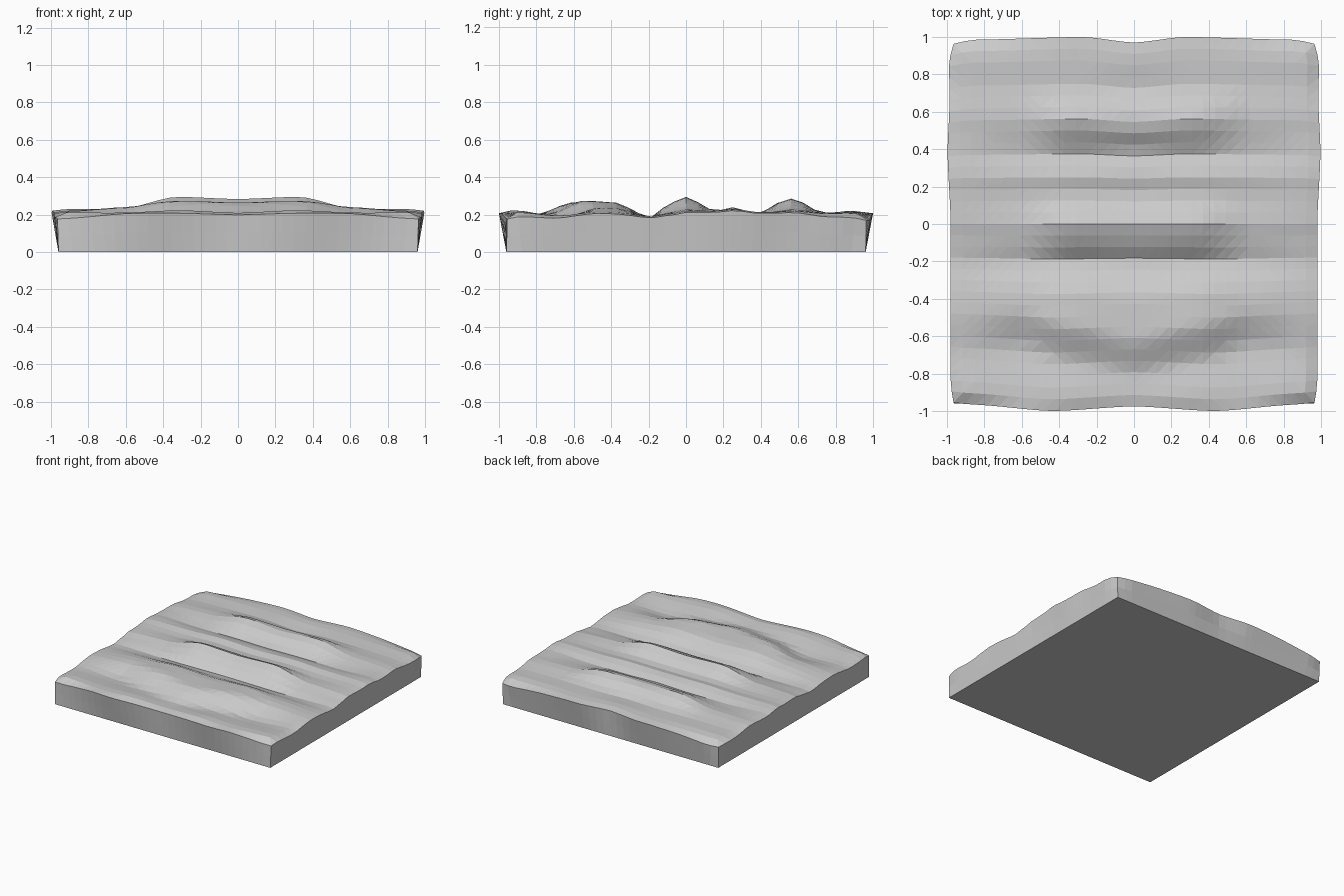
import bpy, bmesh

if "Cube" in bpy.data.objects:
    bpy.data.objects.remove(bpy.data.objects["Cube"])

N = 32            # cells per side
FOOT = 0.96       # half size of the flat underside


def sample(xs, vs, t):
    """Smooth interpolation through a few control points."""
    if t <= xs[0]:
        return vs[0]
    for i in range(len(xs) - 1):
        if t <= xs[i + 1]:
            k = (t - xs[i]) / (xs[i + 1] - xs[i])
            k = 0.4 * k + 0.6 * k * k * (3 - 2 * k)
            return vs[i] + (vs[i + 1] - vs[i]) * k
    return vs[-1]


# Dune cross-sections (front to back) at four distances from the centre line
STATIONS = [0.0, 0.33, 0.62, 0.95]
YS = [
    [-1, -.92, -.80, -.61, -.40, -.19, -.08, 0, .155, .26, .38, .50, .57, .73, .88, 1],
    [-1, -.92, -.74, -.54, -.38, -.19, -.08, 0, .155, .26, .38, .50, .57, .73, .88, 1],
    [-1, -.90, -.66, -.46, -.36, -.19, -.08, 0, .155, .26, .38, .50, .57, .75, .88, 1],
    [-1, -.90, -.68, -.46, -.36, -.19, -.08, 0, .155, .26, .38, .50, .57, .75, .88, 1],
]
ZS = [
    [.205, .21, .20, .265, .26, .185, .255, .283, .215, .235, .20, .265, .278, .205, .22, .215],
    [.215, .225, .20, .275, .265, .185, .265, .295, .22, .24, .20, .265, .287, .21, .215, .215],
    [.215, .21, .18, .24, .235, .185, .215, .23, .215, .23, .20, .22, .23, .21, .215, .205],
    [.20, .215, .195, .215, .21, .19, .205, .22, .22, .23, .215, .215, .22, .205, .21, .195],
]


def dune_height(x, y):
    ys = [sample(STATIONS, col, abs(x)) for col in zip(*YS)]
    zs = [sample(STATIONS, col, abs(x)) for col in zip(*ZS)]
    return sample(ys, zs, y)


# Wavy outline of the upper rim
def half_width(y):
    return sample([-1, -.9, -.5, 0, .4, .7, .9, 1],
                  [.965, .98, .982, .98, .997, .985, .99, .965], y)


def half_depth(x, front):
    if front:
        return sample([0, .45, .9, 1], [.975, 1.0, .965, .955], abs(x))
    return sample([0, .28, .9, 1], [.97, 1.0, .985, .963], abs(x))


bm = bmesh.new()
bmesh.ops.create_grid(bm, x_segments=N, y_segments=N, size=1)

# Rippled sand surface, rounded off towards the rim
for v in bm.verts:
    u, w = v.co.x, v.co.y
    x, y = u * half_width(w), w * half_depth(u, w < 0)
    z = dune_height(x, y)
    edge = max(abs(u), abs(w))
    drop = max(0, (edge - .93) / .07)
    corner = max(0, (min(abs(u), abs(w)) - .6) / .4)
    v.co = (x, y, z - drop * (.008 + .022 * corner))
bmesh.ops.triangulate(bm, faces=bm.faces[:])


# Tapered side walls: two rings pulled in towards the square foot
def wall_ring(edges, blend):
    geom = bmesh.ops.extrude_edge_only(bm, edges=edges)["geom"]
    for v in (g for g in geom if isinstance(g, bmesh.types.BMVert)):
        m = max(abs(v.co.x), abs(v.co.y))
        fx = max(-FOOT, min(FOOT, v.co.x * FOOT / .975))
        fy = max(-FOOT, min(FOOT, v.co.y * FOOT / .975))
        if abs(v.co.x) > .94:
            fx = FOOT if v.co.x > 0 else -FOOT
        if abs(v.co.y) > .94:
            fy = FOOT if v.co.y > 0 else -FOOT
        v.co.x += (fx - v.co.x) * blend
        v.co.y += (fy - v.co.y) * blend
        v.co.z *= 1 - blend
    return [g for g in geom if isinstance(g, bmesh.types.BMEdge) and g.is_boundary]


rim = [e for e in bm.edges if e.is_boundary]
middle = wall_ring(rim, 0.5)
foot = wall_ring(middle, 1.0)

# Flat underside
bmesh.ops.contextual_create(bm, geom=foot)
bmesh.ops.recalc_face_normals(bm, faces=bm.faces[:])

mesh = bpy.data.meshes.new("sand_tile")
bm.to_mesh(mesh)
bm.free()
tile = bpy.data.objects.new("sand_tile", mesh)
bpy.context.collection.objects.link(tile)
